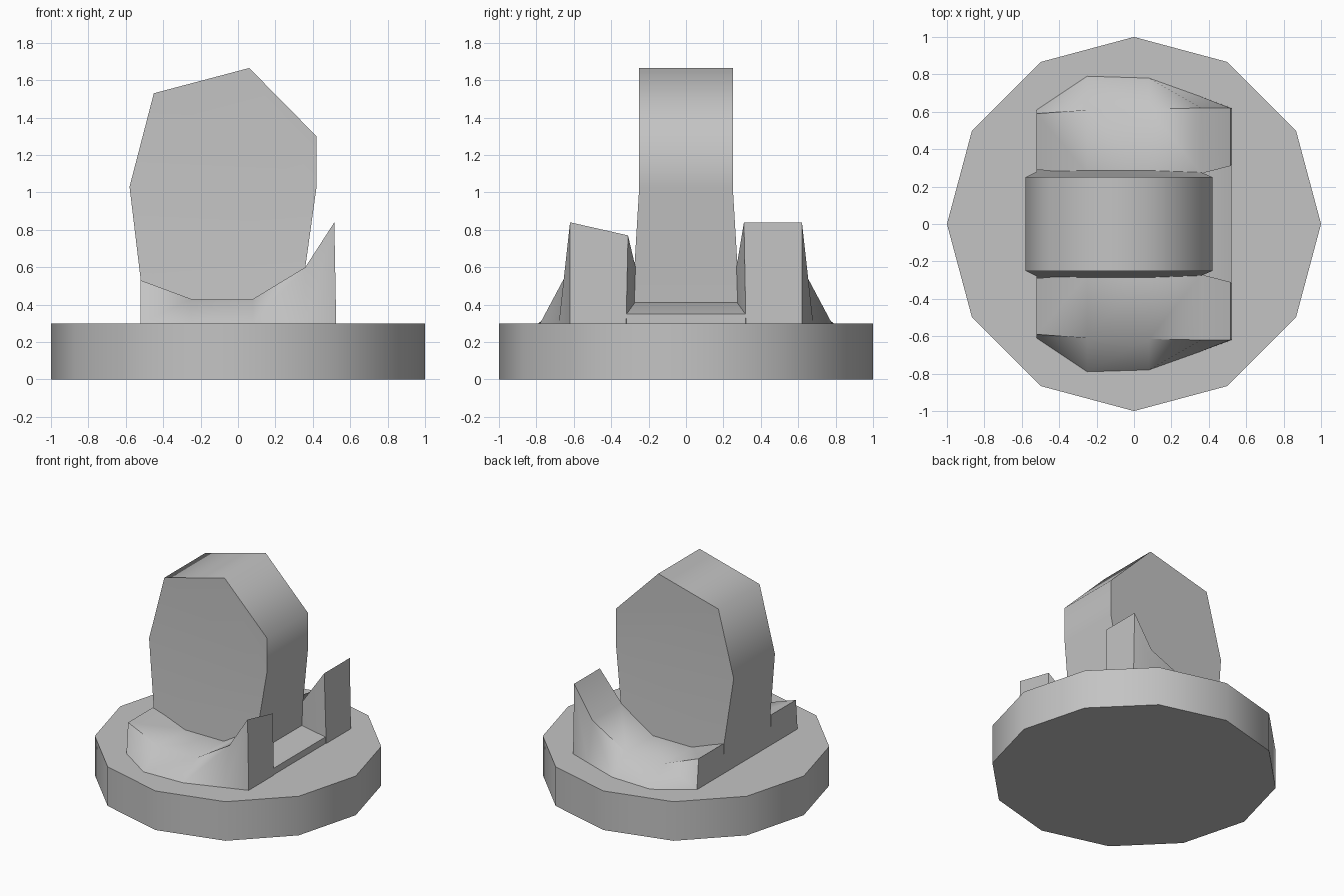
import bpy, bmesh, math

cube = bpy.data.objects.get("Cube")
if cube:
    bpy.data.objects.remove(cube, do_unlink=True)

# One stone material
GREY = (0.55, 0.55, 0.55, 1)
stone = bpy.data.materials.new("grey stone")
stone.use_nodes = True
stone.diffuse_color = GREY
bsdf = next(n for n in stone.node_tree.nodes if n.type == 'BSDF_PRINCIPLED')
bsdf.inputs["Base Color"].default_value = GREY


def finish(bm, name, angle=65):
    """Turn a bmesh into a smooth-shaded object that keeps sharp edges."""
    bmesh.ops.recalc_face_normals(bm, faces=bm.faces[:])
    mesh = bpy.data.meshes.new(name)
    bm.to_mesh(mesh)
    bm.free()
    mesh.materials.append(stone)
    obj = bpy.data.objects.new(name, mesh)
    bpy.context.collection.objects.link(obj)
    bpy.ops.object.select_all(action='DESELECT')
    bpy.context.view_layer.objects.active = obj
    obj.select_set(True)
    bpy.ops.object.shade_smooth_by_angle(angle=math.radians(angle))
    return obj


def loft(bm, rings):
    """Join closed rings of equal length and cap both ends."""
    loops = [[bm.verts.new(p) for p in ring] for ring in rings]
    for a, b in zip(loops, loops[1:]):
        n = len(a)
        for i in range(n):
            j = (i + 1) % n
            bm.faces.new((a[i], a[j], b[j], b[i]))
    return loops


# Twelve-sided base
bm = bmesh.new()
bmesh.ops.create_cone(bm, cap_ends=True, segments=12, radius1=1, radius2=1, depth=0.3)
bmesh.ops.translate(bm, verts=bm.verts[:], vec=(0, 0, 0.15))
finish(bm, "base")

# Standing slab: irregular outline, slightly thicker towards its foot
outline = [(-0.58, 1.03), (-0.45, 1.53), (0.06, 1.665), (0.42, 1.3), (0.42, 1.03),
           (0.36, 0.6), (0.35, 0.41), (0.34, 0.3), (-0.52, 0.3), (-0.52, 0.53)]
bm = bmesh.new()
sides = []
for s in (-1, 1):
    sides.append([(x, s * (0.25 + 0.06 * max(0, 1.03 - z)), z) for x, z in outline])
for ring in loft(bm, sides):
    bm.faces.new(ring[:5])
    bm.faces.new([ring[0]] + ring[4:])
finish(bm, "slab")

# Sloping floor between the two cradle halves
bm = bmesh.new()
floor = [(-0.4, 0.3), (0.52, 0.3), (0.52, 0.35), (0.35, 0.41), (-0.4, 0.41)]
for ring in loft(bm, [[(x, y, z) for x, z in floor] for y in (-0.32, 0.32)]):
    bm.faces.new(ring)
finish(bm, "cradle_floor")

# Cradle halves, as stations: x, top z, foot y, outer top y, inner top y
stations = [(-0.52, 0.53, 0.61, 0.59, 0.29),
            (-0.25, 0.43, 0.79, 0.61, 0.27),
            (0.08, 0.43, 0.78, 0.615, 0.27),
            (0.36, 0.60, 0.68, 0.62, 0.27),
            (0.515, 0.84, 0.62, 0.62, 0.31)]
for side, name in ((-1, "front_cradle"), (1, "back_cradle")):
    bm = bmesh.new()
    rings = []
    for i, (x, z, foot, outer, inner) in enumerate(stations):
        horn = i == len(stations) - 1
        dip = 0.07 if horn and side < 0 else 0
        rings.append([(x + 0.01 * horn, side * foot, 0.3), (x, side * outer, z),
                      (x, side * inner, z - dip),
                      (x + 0.01 * horn, side * (0.32 if horn else 0.28), 0.3)])
    loops = loft(bm, rings)
    bm.faces.new(loops[0])
    bm.faces.new(loops[-1])
    finish(bm, name, 50)
